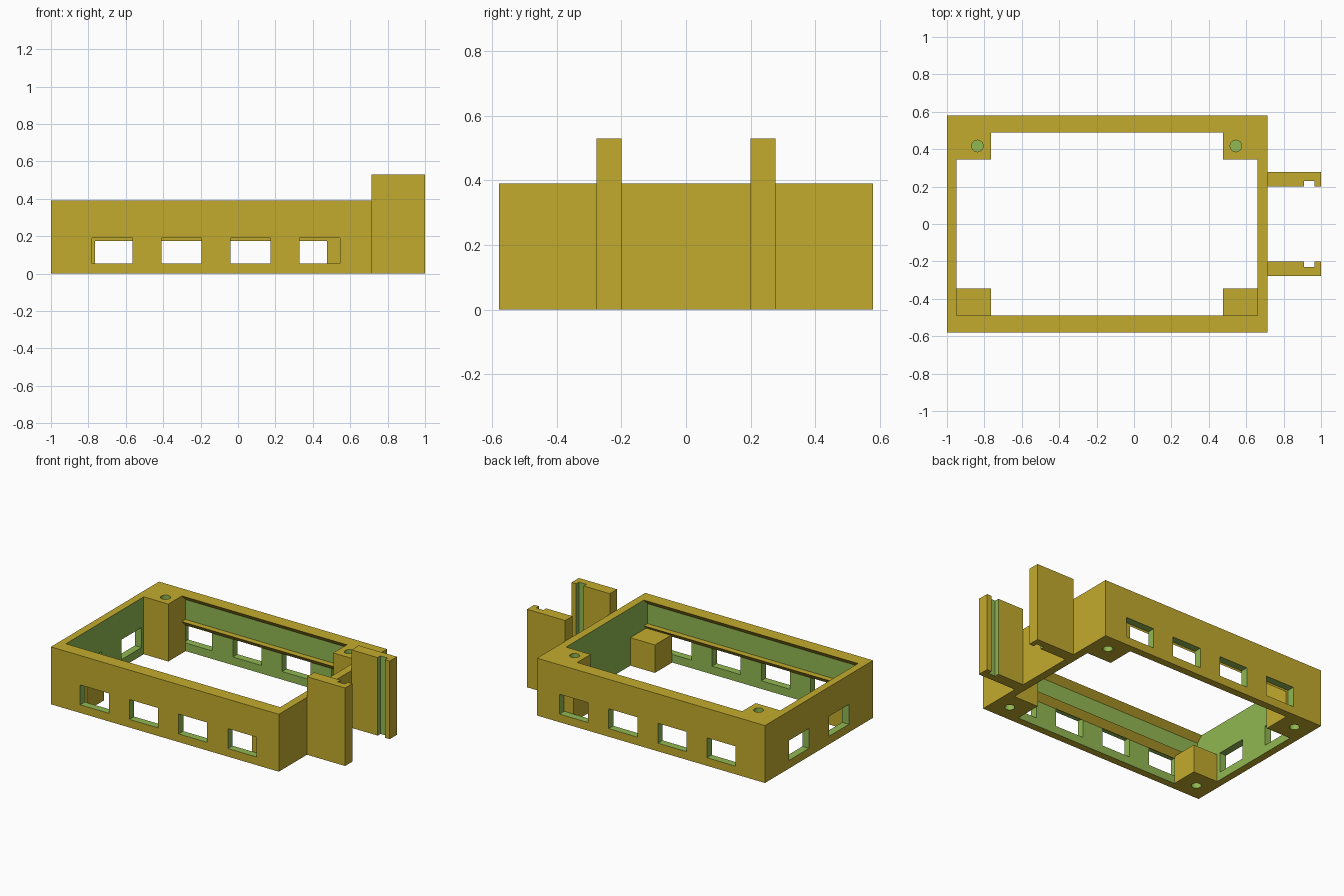
import bpy, bmesh, math
from mathutils import Matrix

if "Cube" in bpy.data.objects:
    bpy.data.objects.remove(bpy.data.objects["Cube"])


def material(name, rgb):
    m = bpy.data.materials.new(name)
    m.diffuse_color = (*rgb, 1)
    m.use_nodes = True
    m.node_tree.nodes["Principled BSDF"].inputs["Base Color"].default_value = m.diffuse_color
    return m


MATS = [material("ochre", (0.552, 0.407, 0.027)),
        material("cut_green", (0.283, 0.479, 0.084))]


def finish(bm, name, slot=0):
    bmesh.ops.recalc_face_normals(bm, faces=bm.faces)
    me = bpy.data.meshes.new(name)
    for f in bm.faces:
        f.material_index = slot
    bm.to_mesh(me)
    bm.free()
    for m in MATS:
        me.materials.append(m)
    ob = bpy.data.objects.new(name, me)
    bpy.context.collection.objects.link(ob)
    return ob


def box(name, x, y, z, slot=0):
    """Box from (min, max) pairs."""
    bm = bmesh.new()
    bmesh.ops.create_cube(bm, size=1)
    for v in bm.verts:
        v.co = [r[0] if c < 0 else r[1] for c, r in zip(v.co, (x, y, z))]
    return finish(bm, name, slot)


def drill(x, y, z0, z1, r=0.031):
    bm = bmesh.new()
    bmesh.ops.create_cone(bm, cap_ends=True, segments=24, radius1=r, radius2=r,
                          depth=z1 - z0,
                          matrix=Matrix.Translation((x, y, (z0 + z1) / 2)))
    return finish(bm, "drill", 1)


def cut(target, cutter):
    """Subtract the cutter; the cut faces keep its green slot."""
    mod = target.modifiers.new("cut", 'BOOLEAN')
    mod.operation = 'DIFFERENCE'
    mod.solver = 'EXACT'
    mod.object = cutter
    dg = bpy.context.evaluated_depsgraph_get()
    me = bpy.data.meshes.new_from_object(target.evaluated_get(dg))
    target.modifiers.clear()
    target.data = me
    bpy.data.objects.remove(cutter)


def span(lo, hi, sign):
    return tuple(sorted((lo * sign, hi * sign)))


X0, X1, Y, H = -1.0, 0.713, 0.58, 0.39      # outer frame
IX0, IX1, IY = -0.95, 0.66, 0.53            # inner wall faces
LIP = 0.49                                  # inner edge of rails
WIN_Z = (0.055, 0.19)

# Frame walls with window openings
frame = box("frame_walls", (X0, X1), (-Y, Y), (0, H))
cut(frame, box("cavity", (IX0, IX1), (-IY, IY), (-0.1, H + 0.1), 1))
for i in range(4):
    x = -0.78 + 0.37 * i
    for s in (-1, 1):
        cut(frame, box("window", (x, x + 0.215), span(0.5, 0.65, s), WIN_Z, 1))
for s in (-1, 1):
    cut(frame, box("window", (-1.1, -0.9), span(0.107, 0.32, s), WIN_Z, 1))

# Long rails: flat on top, sloping back to the wall underneath
for s, side in ((-1, "front"), (1, "back")):
    for top, level in ((0.215, "lower"), (H, "upper")):
        bm = bmesh.new()
        prof = [(IY, top), (LIP, top), (IY, top - 0.04)]
        face = bm.faces.new([bm.verts.new((IX0, s * y, z)) for y, z in prof])
        new = bmesh.ops.extrude_face_region(bm, geom=[face])["geom"]
        bmesh.ops.translate(bm, vec=(IX1 - IX0, 0, 0),
                            verts=[v for v in new if isinstance(v, bmesh.types.BMVert)])
        finish(bm, f"{side}_{level}_rail")

# Corner posts: low at the front, full height at the back, blind screw holes
for xr, hole_x, top_x, end in (((IX0, -0.765), -0.885, -0.837, "left"),
                               ((0.475, IX1), 0.598, 0.545, "right")):
    for s, side, h in ((-1, "front", 0.19), (1, "back", H)):
        post = box(f"{side}_{end}_post", xr, span(0.345, IY, s), (0, h))
        cut(post, drill(hole_x, s * 0.465, -0.1, 0.1))
        if s > 0:
            cut(post, drill(top_x, 0.417, H - 0.13, H + 0.1))

# Slotted guide fins on the right end
for s, side in ((-1, "front"), (1, "back")):
    fin = box(f"{side}_fin", (X1, 1.0), span(0.2, 0.278, s), (0, 0.53))
    cut(fin, box("slot", (0.91, 0.965), span(0.1, 0.23, s), (-0.1, 0.7), 1))
